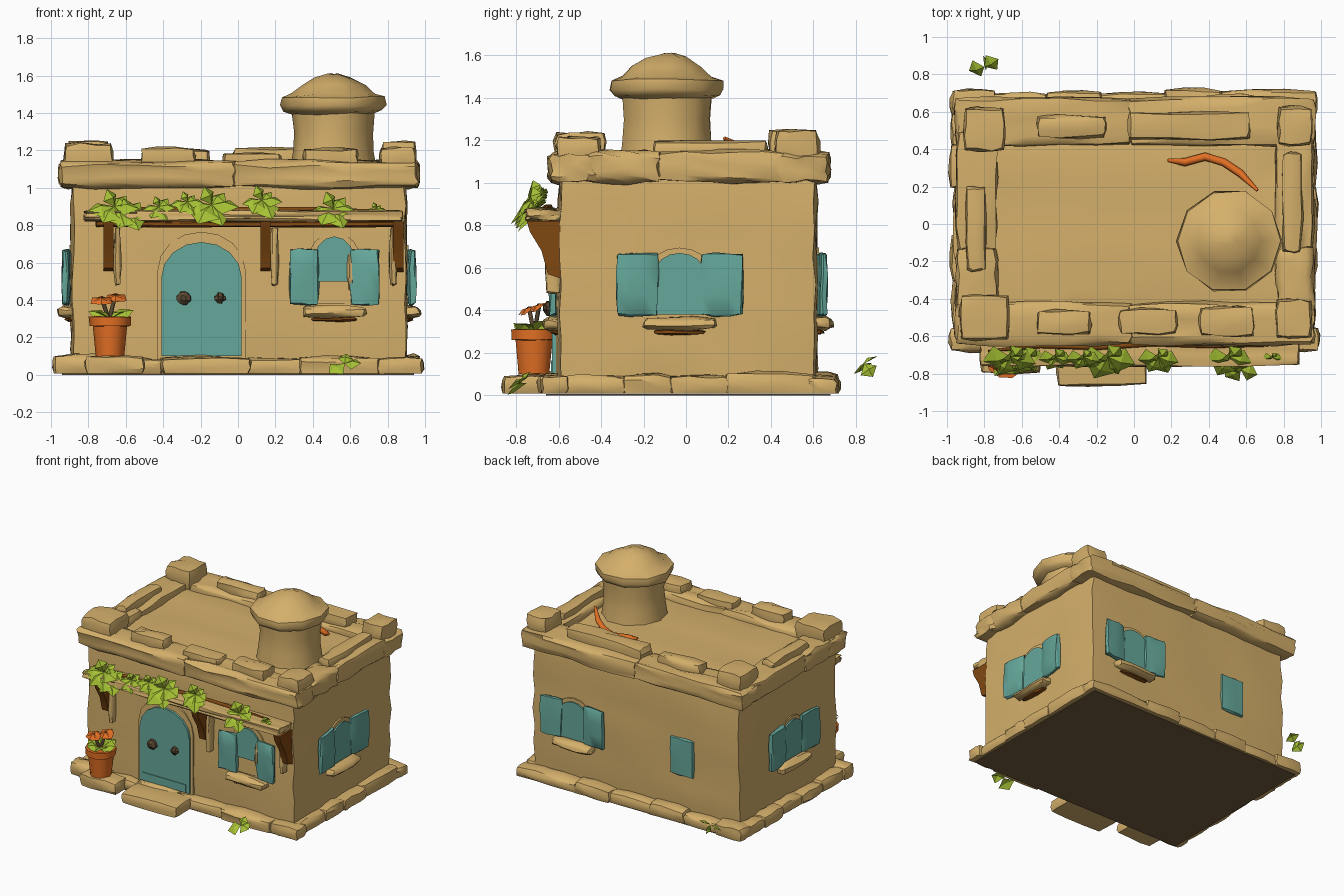
import bpy, bmesh, math, random
from mathutils import Matrix, Vector

if "Cube" in bpy.data.objects:
    bpy.data.objects.remove(bpy.data.objects["Cube"])
random.seed(7)

def mat(name, r, g, b):
    m = bpy.data.materials.new(name)
    m.diffuse_color = tuple(((c / 255 + .055) / 1.055) ** 2.4 for c in (r, g, b)) + (1,)
    m.use_nodes = True
    m.node_tree.nodes["Principled BSDF"].inputs["Base Color"].default_value = m.diffuse_color
    return m

CLAY = mat("sandy clay", 213, 176, 107)
TEAL = mat("teal paint", 101, 167, 154)
WOOD = mat("brown wood", 128, 72, 18)
ORANGE = mat("terracotta orange", 228, 112, 36)
LEAF = mat("leaf green", 166, 194, 52)
DARK = mat("dark metal", 88, 70, 48)
EARTH = mat("dark earth", 116, 93, 60)

def finish(bm, name, m, xf=None, angle=38, smooth=True):
    if smooth:
        bmesh.ops.recalc_face_normals(bm, faces=bm.faces)
    else:  # open leaves: turn every face up and outwards
        bm.normal_update()
        bmesh.ops.reverse_faces(bm, faces=[f for f in bm.faces if f.normal.dot((0, -.6, 1)) < 0])
    if xf:
        bm.transform(xf)
    me = bpy.data.meshes.new(name)
    bm.to_mesh(me)
    bm.free()
    me.materials.append(m)
    if smooth:
        for p in me.polygons:
            p.use_smooth = True
        me.set_sharp_from_angle(angle=math.radians(angle))
    ob = bpy.data.objects.new(name, me)
    bpy.context.collection.objects.link(ob)
    return ob

def block(name, x0, x1, y0, y1, z0, z1, m=CLAY, r=.01, jit=.007, cuts=2, xf=None):
    """Worn stone: a gridded box with softened edges and a slight wobble."""
    bm = bmesh.new()
    bmesh.ops.create_cube(bm, size=2)
    bmesh.ops.subdivide_edges(bm, edges=bm.edges[:], cuts=cuts, use_grid_fill=True)
    lo, hi = Vector((x0, y0, z0)), Vector((x1, y1, z1))
    mid, half = (lo + hi) / 2, (hi - lo) / 2
    for v in bm.verts:
        ext = [abs(c) > .99 for c in v.co]
        k = r * (1 if sum(ext) == 2 else 1.4) if sum(ext) > 1 else 0
        bottom = z0 == 0 and v.co.z < -.99
        for i in range(3):
            d = half[i] - (min(k, half[i] * .4) if ext[i] else 0)
            v.co[i] = mid[i] + v.co[i] * d + random.uniform(-jit, jit)
        if bottom:
            v.co.z = .008
    return finish(bm, name, m, xf)

def extrude(name, pts, depth, m, xf=None, axis=1, start=0):
    """Closed 2D outline pushed along y (axis 1) or x (axis 0)."""
    bm = bmesh.new()
    def at(p, d):
        return (p[0], d, p[1]) if axis == 1 else (d, p[0], p[1])
    f = bm.faces.new([bm.verts.new(at(p, start)) for p in pts])
    for v in bmesh.ops.extrude_face_region(bm, geom=[f])["geom"]:
        if isinstance(v, bmesh.types.BMVert):
            v.co[axis] += depth
    return finish(bm, name, m, xf)

def arch(cx, w, z0, zs, z1, n=8):
    pts = [(cx - w / 2, z0), (cx + w / 2, z0)]
    return pts + [(cx + w / 2 * math.cos(math.pi * i / n),
                   zs + (z1 - zs) * math.sin(math.pi * i / n)) for i in range(n + 1)]

def lathe(name, prof, cx, cy, m, seg=10, jit=.006, angle=50):
    bm = bmesh.new()
    rings = []
    for r, z in prof:
        rings.append([bm.verts.new((cx + r * math.cos(2 * math.pi * i / seg) + random.uniform(-jit, jit),
                                    cy + r * math.sin(2 * math.pi * i / seg) + random.uniform(-jit, jit),
                                    z + random.uniform(-jit, jit))) for i in range(seg)])
    for a, b in zip(rings, rings[1:]):
        for i in range(seg):
            bm.faces.new((a[i], a[(i + 1) % seg], b[(i + 1) % seg], b[i]))
    bm.faces.new(rings[0])
    bm.faces.new(rings[-1])
    return finish(bm, name, m, angle=angle)

def tube(name, pts, rad, m, taper=True):
    cu = bpy.data.curves.new(name + "_path", 'CURVE')
    cu.dimensions = '3D'
    cu.bevel_depth = rad
    cu.bevel_resolution = 1
    cu.use_fill_caps = True
    s = cu.splines.new('POLY')
    s.points.add(len(pts) - 1)
    for i, p in enumerate(pts):
        s.points[i].co = (*p, 1)
        s.points[i].radius = .4 if taper and i in (0, len(pts) - 1) else 1
    tmp = bpy.data.objects.new(name + "_tmp", cu)
    bpy.context.collection.objects.link(tmp)
    me = bpy.data.meshes.new_from_object(tmp.evaluated_get(bpy.context.evaluated_depsgraph_get()))
    bpy.data.objects.remove(tmp)
    me.materials.clear()
    me.materials.append(m)
    bpy.context.collection.objects.link(bpy.data.objects.new(name, me))

def leaves(name, c, dirs, size, m=LEAF, width=.5, fold=.1):
    """Folded pointed leaves radiating from one point; direction length scales the leaf."""
    bm = bmesh.new()
    for d in dirs:
        d = Vector(d) * size * random.uniform(.9, 1.1)
        side = d.cross(Vector((0, -.6, 1))).normalized() * d.length * width
        up = side.cross(d).normalized() * size * fold
        o = Vector(c)
        base, tip, mid = [bm.verts.new(p) for p in (o, o + d - up, o + d * .5 + up)]
        for s in (-1, 1):
            w = bm.verts.new(o + d * .5 + side * s - up)
            bm.faces.new((base, w, mid))
            bm.faces.new((mid, w, tip))
    return finish(bm, name, m, smooth=False)

# House body, dark underside and roof floor
block("house_walls", -.89, .9, -.6, .615, 0, 1.04, cuts=7, jit=.009)
block("underside", -.94, .94, -.66, .68, .0001, .006, EARTH, r=0, jit=0, cuts=1)
block("roof_floor", -.8, .82, -.5, .52, 1.0, 1.1, cuts=6, jit=.014)

# Foundation stones around all four sides
def stone_row(name, a, b, place):
    n = 0
    while a < b - .02:
        e = a + random.uniform(.2, .42)
        if b - e < .15:
            e = b
        block(f"{name}_{n}", *place(a - .01, e + .01, random.uniform(0, .03)), 0, random.uniform(.085, .11))
        a, n = e, n + 1
stone_row("front_foundation", -.98, .98, lambda a, e, o: (a, e, -.7 + o, -.55))
stone_row("back_foundation", -.97, .97, lambda a, e, o: (a, e, .57, .725 - o))
stone_row("right_foundation", -.6, .6, lambda a, e, o: (.86, .995 - o, a, e))
stone_row("left_foundation", -.6, .6, lambda a, e, o: (-.995 + o, -.86, a, e))
block("door_step", -.41, .07, -.87, -.64, 0, .1)
block("pot_slab", -.82, -.5, -.8, -.64, 0, .105)

# Parapet band: two long stones a side
for i, (a, b) in enumerate([(-.955, -.01), (-.03, .965)]):
    block(f"front_band_{i}", a, b, -.645, -.42, 1.0, 1.145, cuts=4, jit=.01)
    block(f"back_band_{i}", a, b, .42, .675, 1.0, 1.145, cuts=4, jit=.01)
for i, (a, b) in enumerate([(-.5, -.12), (-.14, .5)]):
    block(f"left_band_{i}", -.95, -.73, a, b, 1.0, 1.15, cuts=4, jit=.01)
    block(f"right_band_{i}", .76, .96, a, b, 1.0, 1.15, cuts=4, jit=.01)

# Corner stones and cap stones on the parapet
for n, x0, x1, y0, y1, z in [
        ("front_left_corner", -.93, -.67, -.62, -.38, 1.24), ("back_left_corner", -.91, -.69, .39, .62, 1.25),
        ("front_right_corner", .76, .95, -.61, -.4, 1.22), ("back_right_corner", .77, .95, .42, .625, 1.25),
        ("front_cap_1", -.52, -.23, -.59, -.46, 1.215), ("front_cap_2", -.08, .23, -.59, -.45, 1.19),
        ("front_cap_3", .35, .64, -.6, -.44, 1.21), ("back_cap_1", -.52, -.15, .46, .58, 1.21),
        ("back_cap_2", -.03, .62, .45, .6, 1.215), ("left_cap", -.9, -.79, -.25, .2, 1.2),
        ("right_cap", .79, .9, -.15, .38, 1.2)]:
    block(n, x0, x1, y0, y1, 1.1, z, jit=.008, r=.008)

# Round tower with domed cap
lathe("tower", [(.235, 1.06), (.217, 1.2), (.215, 1.3), (.225, 1.42)], .51, -.09, CLAY)
lathe("tower_dome", [(.21, 1.39), (.262, 1.41), (.28, 1.44), (.275, 1.485), (.22, 1.5),
                     (.17, 1.545), (.1, 1.59), (.03, 1.608)], .51, -.09, CLAY)

# Rope lying on the roof
tube("roof_rope", [(.18, .34, 1.15), (.27, .33, 1.13), (.38, .36, 1.13), (.48, .33, 1.14),
                   (.57, .27, 1.16), (.66, .18, 1.21)], .022, ORANGE)

# Door with arch surround and knobs
extrude("door_surround", arch(-.195, .47, .06, .56, .765), -.022, CLAY, start=-.59)
extrude("door", arch(-.195, .43, .1, .52, .71), -.045, TEAL, start=-.585)
extrude("door_bottom_rail", [(-.38, .105), (-.01, .105), (-.01, .165), (-.38, .165)], -.008, TEAL, start=-.628)
for n, x, s in (("door_knob", -.29, .036), ("door_latch", -.095, .028)):
    block(n, x - s, x + s, -.67, -.62, .41 - s, .41 + s, DARK, r=.012, jit=.004)

# Shuttered windows
def window(name, x, y, deg, top, low, inner, wide):
    xf = Matrix.Translation((x, y, 0)) @ Matrix.Rotation(math.radians(deg), 4, 'Z')
    extrude(name + "_surround", arch(0, .3, .38, .58, top + .025), -.016, CLAY, xf, start=.005)
    extrude(name + "_pane", arch(0, .24, low, .57, top), -.028, TEAL, xf, start=.005)
    for s, side in ((-1, "left"), (1, "right")):
        hinge = xf @ Matrix.Translation((s * inner, -.012, 0)) @ Matrix.Rotation(-s * .1, 4, 'Z')
        a, b = sorted((0, s * wide))
        block(f"{name}_{side}_shutter", a, b, -.024, .016, .375, .67, TEAL, r=.005, jit=.006, xf=hinge)
    block(name + "_sill", -.17, .17, -.075, .03, .305, .37, xf=xf)
    block(name + "_sill_bracket", -.12, .12, -.035, .02, .285, .31, WOOD, jit=.003, xf=xf)
window("front_window", .515, -.6, 0, .74, .5, .085, .155)
window("right_window", .9, -.03, 90, .67, .38, .1, .2)
window("left_window", -.89, -.02, -90, .67, .38, .1, .2)
window("back_window", .53, .615, 180, .67, .38, .095, .18)
block("front_window_splinter", .585, .62, -.635, -.6, .45, .65, jit=.006)
block("back_hatch", -.5, -.3, .59, .632, .34, .63, TEAL, r=.004, jit=.004)

# Awning shelf on wooden brackets
block("awning_board", -.82, .88, -.76, -.58, .82, .88, cuts=5, r=.006, jit=.007)
block("awning_beam", -.76, .86, -.7, -.59, .79, .825, WOOD, cuts=3, r=.004, jit=.004)
for i, (x, f) in enumerate(((-.69, .025), (.15, .025), (.86, -.05))):
    extrude(f"bracket_{i}", [(-.59, .82), (-.75, .82), (-.735, .77), (-.68, .68), (-.65, .57), (-.59, .55)],
            .055, WOOD, axis=0, start=x - .03)
    block(f"bracket_foot_{i}", x + f, x + f + .04, -.66, -.59, .48, .79, r=.006, jit=.005)

# Vine on the awning
tube("vine_stem", [(-.78, -.68, .88), (-.5, -.65, .885), (-.2, -.66, .885), (.1, -.64, .885),
                   (.4, -.65, .885), (.72, -.65, .88)], .014, WOOD)
fan = [(-.95, -.2, -.1), (.9, -.3, 0), (-.45, -.75, -.55), (.4, -.7, -.7), (-.2, -.15, .6), (.4, .25, .45)]
for i, (x, z, s) in enumerate([(-.66, .9, .15), (-.58, .87, .13), (-.42, .9, .1), (-.27, .925, .1),
                               (-.14, .91, .155), (.13, .935, .125), (.51, .89, .14), (.74, .885, .06)]):
    leaves(f"vine_leaves_{i}", (x, -.71, z), fan, s)

# Fallen leaves
leaves("fallen_leaf_front", (.57, -.78, .06), [(-.8, -.4, -.4), (.85, -.3, .1), (.1, .4, .6)], .1, width=.6)
leaves("fallen_leaf_back", (-.8, .84, .15), [(-.8, -.25, -.3), (.8, .4, .4), (.2, .4, -.6)], .095, width=.6)

# Flower pot
lathe("flower_pot", [(.075, .1), (.092, .26), (.11, .262), (.112, .31), (.092, .312), (.085, .285)],
      -.685, -.715, ORANGE, jit=.002)
leaves("pot_leaves", (-.685, -.715, .3),
       [(math.cos(a), math.sin(a), .45) for a in [k * 1.05 for k in range(6)]], .115)
for i, (x, y, z) in enumerate([(-.73, -.74, .415), (-.655, -.69, .43)]):
    tube(f"flower_stem_{i}", [(-.69, -.715, .29), (x, y, z)], .011, DARK, False)
    leaves(f"flower_{i}", (x, y, z), [(.8, -.3, -.4), (-.8, -.3, -.4), (0, -.8, -.5), (0, .9, 0)], .07, ORANGE, .6)
